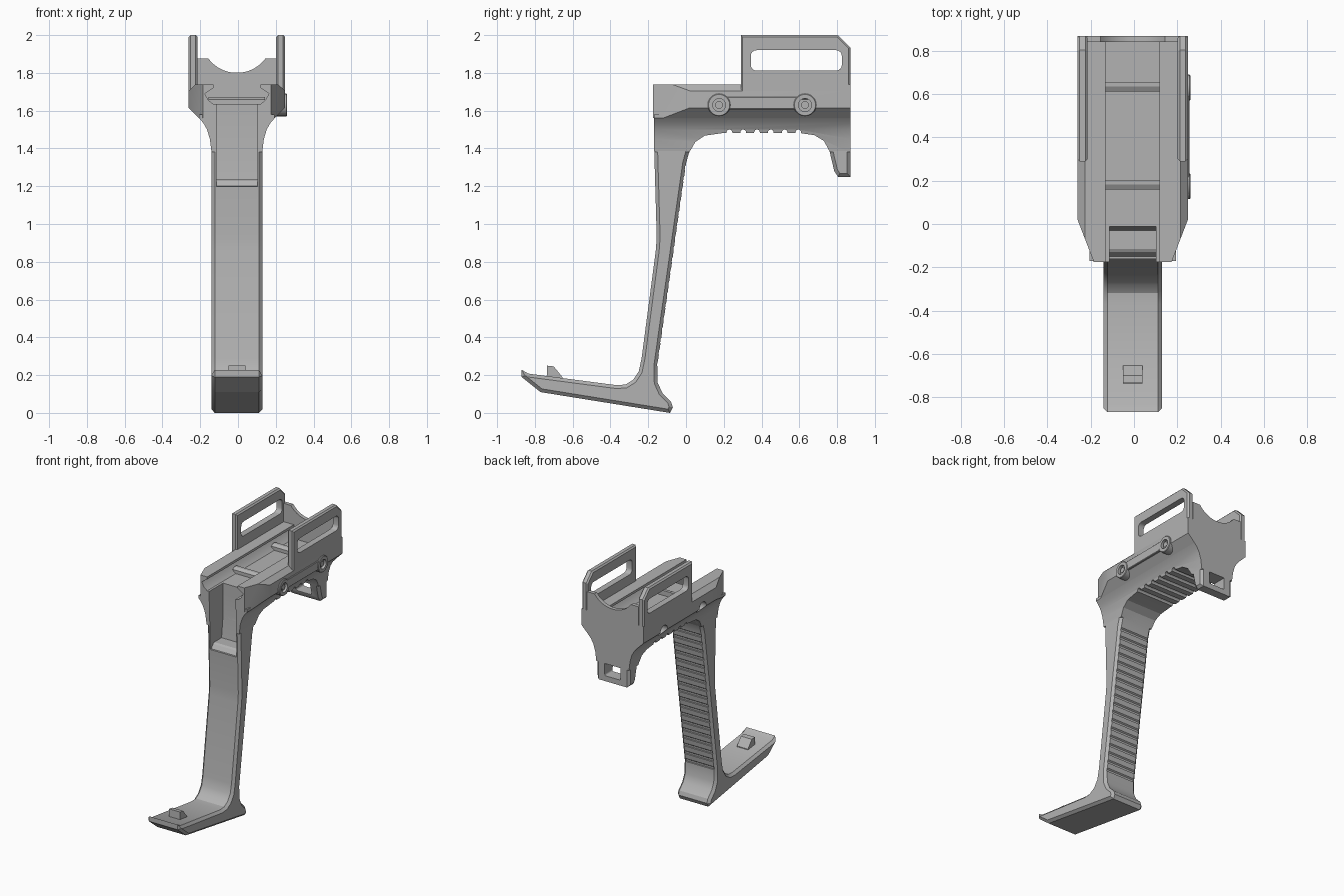
import bpy, bmesh, math
from mathutils import Vector

if "Cube" in bpy.data.objects:
    bpy.data.objects.remove(bpy.data.objects["Cube"], do_unlink=True)

grey = bpy.data.materials.new("matte_grey")
grey.use_nodes = True
COLOUR = (0.45, 0.45, 0.45, 1)
grey.diffuse_color = COLOUR
grey.node_tree.nodes["Principled BSDF"].inputs["Base Color"].default_value = COLOUR

SHIFT = -0.006          # the side bosses push the body slightly off centre
parts = []


def place(axis, t, a, b):
    return {"X": (t, a, b), "Y": (a, t, b), "Z": (a, b, t)}[axis]


def prism(name, axis, lo, hi, *outlines, bevel=0, keep=True):
    """Extrude one or more closed outlines along an axis, chamfering the cap rims."""
    bm = bmesh.new()
    for pts in outlines:
        caps = [[bm.verts.new(place(axis, t, *p)) for p in pts] for t in (lo, hi)]
        ends = [bm.faces.new(c) for c in caps]
        n = len(pts)
        for i in range(n):
            j = (i + 1) % n
            bm.faces.new((caps[0][i], caps[0][j], caps[1][j], caps[1][i]))
        bmesh.ops.recalc_face_normals(bm, faces=bm.faces)
        if bevel:
            rim = list({e for f in ends for e in f.edges})
            bmesh.ops.bevel(bm, geom=rim, offset=bevel, segments=1,
                            affect="EDGES", clamp_overlap=False)
    me = bpy.data.meshes.new(name)
    bm.to_mesh(me)
    bm.free()
    me.materials.append(grey)
    ob = bpy.data.objects.new(name, me)
    bpy.context.scene.collection.objects.link(ob)
    if keep:
        parts.append(ob)
    else:
        ob.hide_render = True
    return ob


def combine(ob, cutter, operation="DIFFERENCE"):
    mod = ob.modifiers.new("cut", "BOOLEAN")
    mod.object, mod.operation, mod.solver = cutter, operation, "EXACT"
    graph = bpy.context.evaluated_depsgraph_get()
    me = bpy.data.meshes.new_from_object(ob.evaluated_get(graph))
    ob.modifiers.clear()
    ob.data = me


def sym(pts):
    return pts + [(-x, z) for x, z in reversed(pts)]


def circle(cy, cz, r, n=24):
    return [(cy + r * math.cos(math.tau * i / n), cz + r * math.sin(math.tau * i / n))
            for i in range(n)]


def rounded(y0, y1, z0, z1, r):
    pts = []
    for k, (cy, cz) in enumerate([(y1 - r, z1 - r), (y0 + r, z1 - r),
                                  (y0 + r, z0 + r), (y1 - r, z0 + r)]):
        for s in range(5):
            a = math.pi / 2 * (k + s / 4)
            pts.append((cy + r * math.cos(a), cz + r * math.sin(a)))
    return pts


# Grip: foot, leg, underside and rear hook in one side profile
side = [(-.17, 1.58), (-.17, 1.45), (-.155, .93), (-.16, .86), (-.235, .29),
        (-.25, .22), (-.28, .175), (-.32, .15), (-.37, .147), (-.835, .208),
        (-.87, .228), (-.87, .19), (-.77, .11), (-.085, 0), (-.07, .03),
        (-.08, .06), (-.125, .105), (-.15, .16), (-.152, .25), (0, 1.32),
        (.015, 1.375), (.05, 1.435), (.1, 1.468), (.2, 1.482), (.6, 1.482),
        (.68, 1.47), (.73, 1.44), (.76, 1.385), (.785, 1.28), (.805, 1.25),
        (.87, 1.25), (.87, 1.58)]
grip = prism("grip_and_foot", "X", -.135, .135, side, bevel=.018)

# Flared shoulder blending the grip into the wider rail body
flare = prism("grip_shoulder", "Y", -.3, 1,
              sym([(.2, 1.6), (.2, 1.56), (.178, 1.535), (.158, 1.5),
                   (.143, 1.45), (.134, 1.38)]))
combine(flare, prism("shoulder_limit", "X", -.3, .3, side, keep=False), "INTERSECT")

# Rail body with a dovetail channel along the top
body = prism("rail_body", "Y", -.175, .85,
             sym([(.2, 1.56), (.255, 1.615), (.255, 1.705), (.22, 1.738),
                  (.125, 1.738), (.125, 1.72), (.17, 1.69), (.15, 1.655), (.125, 1.635)]))
for s in (1, -1):
    wedge = [(s * .1425, -.2725), (s * .2925, .1175), (s * .4, -.2725)]
    combine(body, prism("corner_cutter", "Z", 1.4, 1.9, wedge, keep=False))

# Open pocket running down the front of the leg
pocket = prism("pocket_cutter", "X", -.108, .108,
               [(-.3, 1.19), (-.15, 1.2), (-.13, 1.228), (-.115, 1.236), (-.03, 1.236),
                (-.012, 1.4), (-.012, 1.68), (-.3, 1.68)], keep=False)
for ob in (grip, flare, body):
    combine(ob, pocket)

# Finger grooves across the back of the leg and the underside
low, high = Vector((-.152, .25)), Vector((0, 1.32))
slots = []
along = (high - low).normalized()
out = Vector((along.y, -along.x))
for i in range(18):
    c = low.lerp(high, .01 + .97 * i / 17)
    slots.append([c + along * a + out * o for a, o in
                  [(-.012, .02), (-.012, -.008), (.004, -.008), (.012, 0), (.012, .02)]])
combine(grip, prism("leg_groove_cutter", "X", -.119, .119, *slots, keep=False))
arches = [rounded(y - .015, y + .015, 1.44, 1.5, .0149)
          for y in [.23 + .073 * i for i in range(6)]]
grooves = prism("underside_groove_cutter", "X", -.25, .25, *arches, keep=False)
for ob in (grip, flare):
    combine(ob, grooves)

# Square eye through the rear hook
combine(grip, prism("eye_cutter", "Y", .6, 1, rounded(-.065, .065, 1.29, 1.4, .012),
                    keep=False))

# Slotted side walls
slot = prism("wall_slot_cutter", "X", -.4, .4, rounded(.343, .825, 1.812, 1.92, .03),
             keep=False)
for label, s in (("left", 1), ("right", -1)):
    wall = prism(label + "_slotted_wall", "X", min(s * .208, s * .255), max(s * .208, s * .255),
                 [(.29, 1.66), (.87, 1.66), (.87, 1.935), (.805, 2), (.29, 2)], bevel=.01)
    combine(wall, slot)

# Rear plate with a round saddle notch
arc = [(.1875 * math.sin(a), 1.9875 - .1875 * math.cos(a))
       for a in [math.radians(53.1 - 53.1 * i / 8) for i in range(8)]]
prism("rear_plate", "Y", .842, .87,
      sym([(.2, 1.56), (.255, 1.615), (.255, 1.738), (.212, 1.738), (.212, 1.875)] + arc))

# Cross bars in the channel
for label, y in (("front", .182), ("rear", .635)):
    prism(label + "_cross_bar", "X", -.15, .15,
          [(y - .022, 1.62), (y - .022, 1.66), (y, 1.672), (y + .022, 1.672), (y + .022, 1.62)])

# Screw bosses joined by a strap on the left, screw holes on the right
SCREWS = (.175, .63)
prism("boss_strap", "X", .2, .262, [(.175, 1.607), (.63, 1.607), (.63, 1.673), (.175, 1.673)],
      bevel=.004)
for label, y in zip(("front", "rear"), SCREWS):
    boss = prism(label + "_screw_boss", "X", .2, .266, circle(y, 1.63, .06), bevel=.004)
    well = prism("well_cutter", "X", .245, .3, circle(y, 1.63, .034), keep=False)
    for ob in (boss, body, bpy.data.objects["boss_strap"]):
        combine(ob, well)
    prism(label + "_screw_head", "X", .2, .258, circle(y, 1.63, .02, 12))
    combine(body, prism("screw_hole_cutter", "X", -.3, -.205, circle(y, 1.615, .042),
                        keep=False))

# Catch on the foot
prism("foot_catch", "X", -.045, .045,
      [(-.738, .18), (-.735, .25), (-.70, .246), (-.655, .19), (-.655, .17)])

# Remove the cutters, centre the model and keep only gentle curves smooth
for ob in [o for o in bpy.data.objects if o.name.split(".")[0].endswith(("_cutter", "_limit"))]:
    bpy.data.objects.remove(ob, do_unlink=True)
bpy.ops.object.select_all(action="DESELECT")
for ob in parts:
    ob.location.x = SHIFT
    ob.select_set(True)
bpy.context.view_layer.objects.active = grip
bpy.ops.object.shade_smooth_by_angle(angle=math.radians(25))
